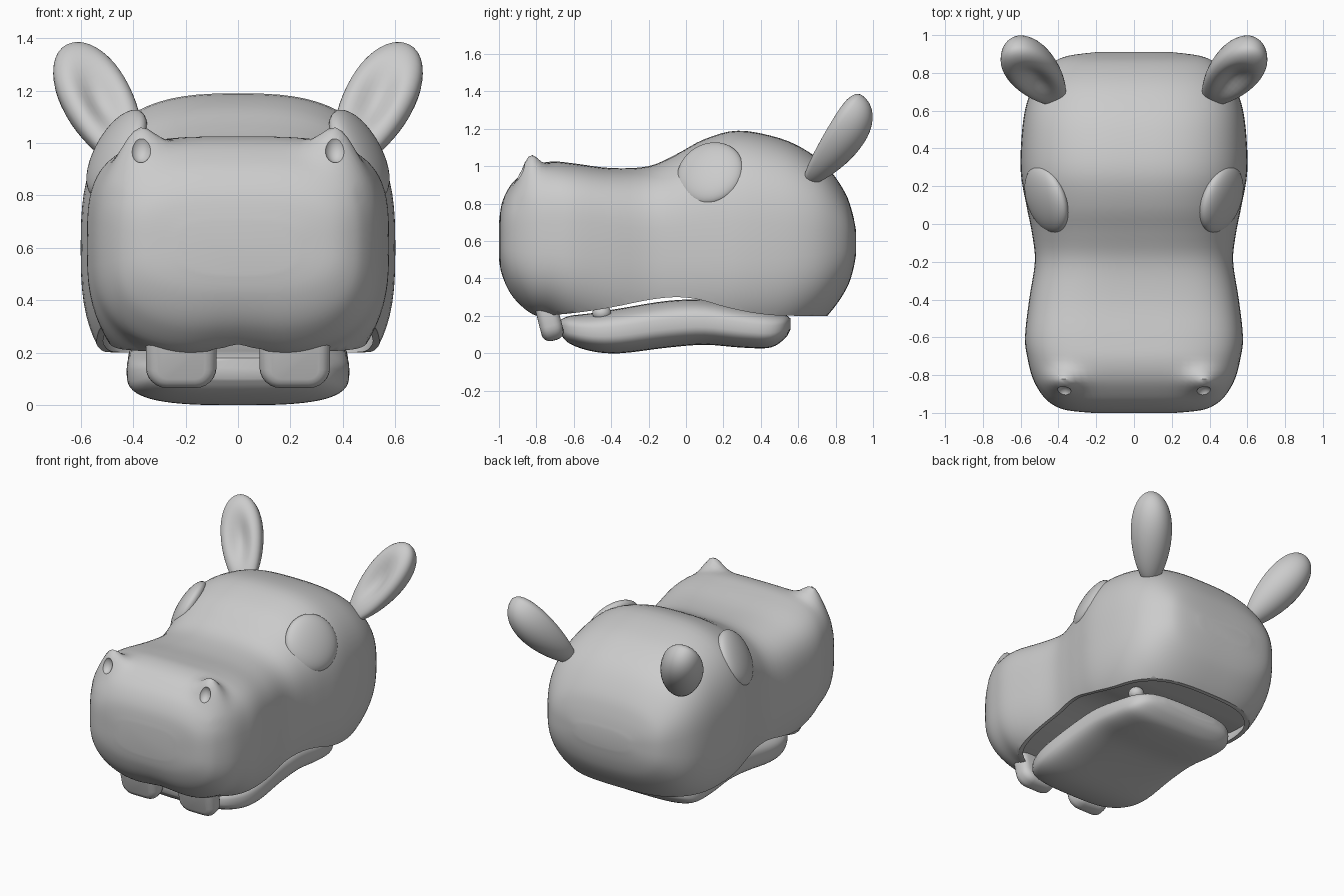
import bpy, bmesh, math
from mathutils import Vector, Matrix

if "Cube" in bpy.data.objects:
    bpy.data.objects.remove(bpy.data.objects["Cube"])


def make(name, bm):
    bmesh.ops.recalc_face_normals(bm, faces=bm.faces)
    me = bpy.data.meshes.new(name)
    bm.to_mesh(me)
    bm.free()
    ob = bpy.data.objects.new(name, me)
    bpy.context.collection.objects.link(ob)
    return ob


def smooth(ob, angle=40):
    bpy.ops.object.select_all(action='DESELECT')
    ob.select_set(True)
    bpy.context.view_layer.objects.active = ob
    bpy.ops.object.shade_smooth_by_angle(angle=math.radians(angle))


def boolean(ob, cutter, op='DIFFERENCE'):
    """Apply a boolean and throw the cutter away."""
    mod = ob.modifiers.new('cut', 'BOOLEAN')
    mod.object, mod.operation, mod.solver = cutter, op, 'EXACT'
    dg = bpy.context.evaluated_depsgraph_get()
    me = bpy.data.meshes.new_from_object(ob.evaluated_get(dg))
    ob.modifiers.clear()
    ob.data = me
    bpy.data.objects.remove(cutter)


def spline(rows, sub=4):
    """Catmull-Rom interpolation of rows of numbers."""
    out = []
    for i in range(len(rows) - 1):
        p = [rows[max(0, min(len(rows) - 1, i + k))] for k in (-1, 0, 1, 2)]
        for s in range(sub):
            t = s / sub
            out.append([0.5 * (2 * b + (c - a) * t + (2 * a - 5 * b + 4 * c - d) * t * t
                               + (3 * b - a - 3 * c + d) * t ** 3) for a, b, c, d in zip(*p)])
    return out + [list(rows[-1])]


def loft(name, rows, power, mid=None, seg=64, sx=1, sy=1, shape=None):
    """Skin superellipse sections (y, half width, top, bottom) along y."""
    bm = bmesh.new()
    rings = []
    for y, w, top, bot in spline(rows):
        zc = mid or (top + bot) / 2
        ring = []
        for k in range(seg):
            a = 2 * math.pi * k / seg
            c, s = math.cos(a), math.sin(a)
            n = power(y, s > 0)
            x = w * math.copysign(abs(c) ** (2 / n), c)
            z = zc + (top - zc if s > 0 else zc - bot) * math.copysign(abs(s) ** (2 / n), s)
            p = Vector((x * sx, y * sy, z))
            ring.append(bm.verts.new(shape(p) if shape else p))
        rings.append(ring)
    for r, q in zip(rings, rings[1:]):
        for k in range(seg):
            bm.faces.new((r[k], r[(k + 1) % seg], q[(k + 1) % seg], q[k]))
    bm.faces.new(rings[0])
    bm.faces.new(rings[-1])
    return make(name, bm)


def ellipsoid(name, matrix, radii, warp=None):
    bm = bmesh.new()
    bmesh.ops.create_uvsphere(bm, u_segments=40, v_segments=24, radius=1)
    for v in bm.verts:
        if warp:
            v.co = warp(v.co)
        v.co = matrix @ Vector([a * b for a, b in zip(v.co, radii)])
    return make(name, bm)


def frame(loc, zdir, ydir):
    z = Vector(zdir).normalized()
    x = Vector(ydir).cross(z).normalized()
    return Matrix.Translation(loc) @ Matrix((x, z.cross(x), z)).transposed().to_4x4()


def mouth_cutter(lift):
    line = [(-1.2, .2), (-.82, .2), (-.6, .215), (-.4, .245), (-.2, .285), (-.05, .3),
            (.08, .285), (.22, .245), (.4, .21), (.6, .2), (1.2, .195)]
    pts = [(y, z + lift) for y, z in spline(line)] + [(1.2, -.5), (-1.2, -.5)]
    bm = bmesh.new()
    f = bm.faces.new([bm.verts.new((-1, y, z)) for y, z in pts])
    ext = bmesh.ops.extrude_face_region(bm, geom=[f])['geom']
    for v in ext:
        if isinstance(v, bmesh.types.BMVert):
            v.co.x = 1
    return make('cutter', bm)


# Head: lofted skull and snout with nostril bumps and a notch in the upper lip
HEAD = [(-1, .22, .7, .5), (-.985, .36, .8, .42), (-.95, .44, .88, .33), (-.9, .49, .94, .26),
        (-.82, .535, 1.0, .195), (-.72, .562, 1.025, .165), (-.6, .577, 1.015, .1),
        (-.4, .555, .99, .03), (-.2, .525, 1.0, .0), (-.05, .54, 1.065, .0),
        (.1, .57, 1.145, .0), (.28, .6, 1.19, .0), (.5, .592, 1.15, .03), (.65, .565, 1.08, .11),
        (.76, .515, .99, .205), (.85, .435, .86, .33), (.89, .35, .75, .43), (.91, .2, .65, .53)]


def head_power(y, upper):
    """Boxier on top of the snout, rounder everywhere else."""
    t = max(0, min(1, (-.1 - y) / .5))
    return 2.8 + .8 * t * t * (3 - 2 * t) if upper else 2.8


def snout(p):
    if p.z > .8:
        d = ((abs(p.x) - .38) / .085) ** 2 + ((p.y + .835) / .062) ** 2
        p.z += .1 * math.exp(-d)
    elif p.z < .45 and p.y < -.7:
        p.z += .11 * (.45 - p.z) * math.exp(-(p.x / .15) ** 2)
    return p


head = loft('head', HEAD, head_power, .6, 80, shape=snout)
boolean(head, mouth_cutter(0))
palate = loft('palate', HEAD, head_power, .6, sx=.95, sy=.96)
boolean(palate, mouth_cutter(.08), 'INTERSECT')
boolean(head, palate)
for s in (-1, 1):
    hole = ellipsoid('nostril', Matrix.Translation((s * .372, -.905, .985)), (.044, .05, .06))
    boolean(head, hole)
smooth(head, 45)

# Lower jaw
JAW = [(-.67, .22, .18, .1), (-.62, .33, .2, .05), (-.5, .4, .215, .01), (-.35, .425, .24, .0),
       (-.1, .42, .28, .03), (.1, .42, .285, .045), (.3, .42, .25, .03), (.45, .4, .225, .03),
       (.53, .33, .205, .08), (.56, .2, .185, .13)]
smooth(loft('lower_jaw', JAW, lambda y, upper: 3), 60)


# Ear: plump egg on a narrow root, with a scooped front
def ear_warp(p):
    q = p.copy()
    r2 = p.x ** 2 + p.z ** 2
    if p.y < 0:
        q.y = .6 * p.y + .55 * math.exp(-r2 / .3) * min(1, -p.y * 2)
    taper = .92 + .16 * p.z
    return Vector((q.x * taper, q.y * (.86 + .28 * p.z), q.z))


for s, side in ((-1, 'left'), (1, 'right')):
    base, tip = Vector((s * .4, .64, .91)), Vector((s * .645, .935, 1.375))
    ear = ellipsoid(side + '_ear', frame((base + tip) / 2, tip - base, (s * .1, .8, -.55)),
                    (.145, .165, (tip - base).length / 2), ear_warp)
    smooth(ear, 80)

    # Eye: shallow lens set into the side of the brow
    eye = ellipsoid(side + '_eye', frame((s * .463, .13, .961), (s * .86, -.3, .48), (0, 1, 0)),
                    (.185, .185, .068))
    smooth(eye, 80)

    # Upper tooth: rounded block leaning back
    bm = bmesh.new()
    bmesh.ops.create_cube(bm, size=1)
    bmesh.ops.scale(bm, vec=(.27, .12, .26), verts=bm.verts)
    across = [e for e in bm.edges if abs(e.verts[0].co.y - e.verts[1].co.y) > .05]
    bmesh.ops.bevel(bm, geom=across, offset=.08, segments=6, profile=.5, affect='EDGES')
    rim = [e for e in bm.edges if abs(e.verts[0].co.y - e.verts[1].co.y) < .01]
    bmesh.ops.bevel(bm, geom=rim, offset=.045, segments=4, profile=.5, affect='EDGES')
    bmesh.ops.transform(bm, verts=bm.verts, matrix=Matrix.Translation((s * .217, -.735, .195))
                        @ Matrix.Rotation(.25, 4, 'X'))
    smooth(make(side + '_upper_tooth', bm), 60)

    # Lower teeth: small pegs at the front and back of the jaw
    for tag, x, y, z in (('front', .3, -.45, .215), ('back', .3, .38, .25)):
        peg = ellipsoid(side + '_' + tag + '_lower_tooth',
                        Matrix.Translation((s * x, y, z)), (.05, .05, .045))
        smooth(peg, 80)
